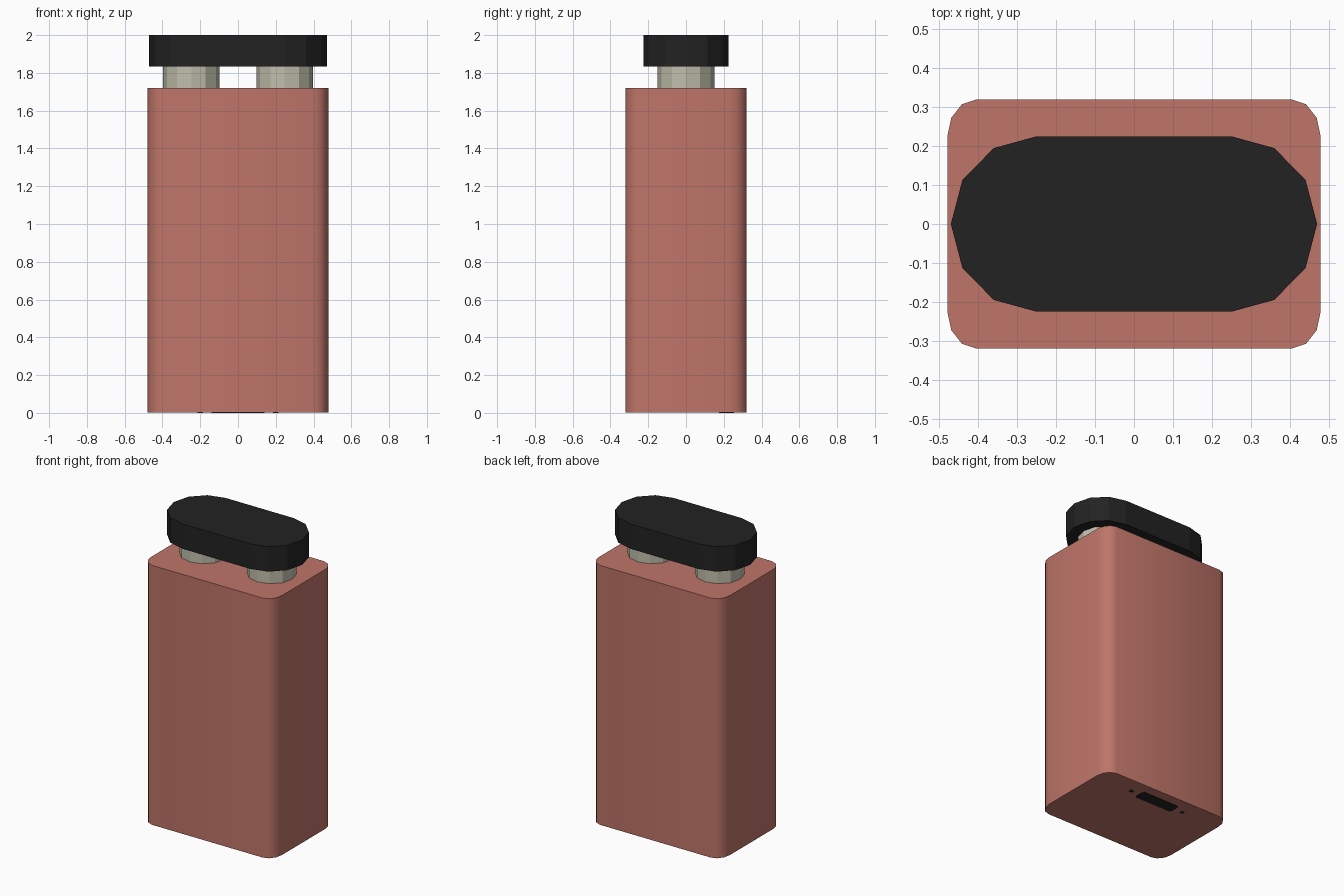
import bpy, bmesh, math

cube = bpy.data.objects.get("Cube")
if cube:
    bpy.data.objects.remove(cube, do_unlink=True)


def material(name, rgb):
    m = bpy.data.materials.new(name)
    m.use_nodes = True
    m.diffuse_color = (*rgb, 1)
    m.node_tree.nodes["Principled BSDF"].inputs["Base Color"].default_value = (*rgb, 1)
    return m


CORAL = material("coral", (0.521, 0.178, 0.141))
BLACK = material("black", (0.016, 0.016, 0.016))
IVORY = material("ivory", (0.53, 0.52, 0.41))


def rounded(hx, hy, rx, ry, steps):
    """Outline of a rectangle with elliptical corners."""
    pts = []
    for quarter, (sx, sy) in enumerate([(1, 1), (-1, 1), (-1, -1), (1, -1)]):
        for i in range(steps + 1):
            a = (quarter + i / steps) * math.pi / 2
            pts.append((sx * (hx - rx) + rx * math.cos(a),
                        sy * (hy - ry) + ry * math.sin(a)))
    return pts


def prism(name, outline, z0, z1, mat, at=(0, 0), smooth=False):
    """Extrude an outline from z0 to z1."""
    bm = bmesh.new()
    bottom = bm.faces.new([bm.verts.new((x + at[0], y + at[1], z0)) for x, y in outline])
    top = bmesh.ops.extrude_face_region(bm, geom=[bottom], use_keep_orig=True)["geom"]
    for v in (g for g in top if isinstance(g, bmesh.types.BMVert)):
        v.co.z = z1
    bmesh.ops.remove_doubles(bm, verts=bm.verts, dist=1e-4)
    bmesh.ops.recalc_face_normals(bm, faces=bm.faces)
    me = bpy.data.meshes.new(name)
    bm.to_mesh(me)
    bm.free()
    me.materials.append(mat)
    ob = bpy.data.objects.new(name, me)
    bpy.context.collection.objects.link(ob)
    if smooth:
        bpy.ops.object.select_all(action='DESELECT')
        ob.select_set(True)
        bpy.context.view_layer.objects.active = ob
        bpy.ops.object.shade_smooth_by_angle(angle=math.radians(40))
    return ob


# Main case with softly rounded vertical edges
prism("case", rounded(0.479, 0.32, 0.075, 0.095, 3), 0.002, 1.72, CORAL, smooth=True)

# Long oval cap
prism("cap", rounded(0.47, 0.225, 0.22, 0.225, 3), 1.835, 2.0, BLACK)

# Twelve-sided posts that carry the cap
for side, sx in (("left", 1), ("right", -1)):
    prism(side + "_post", rounded(0.15, 0.15, 0.15, 0.15, 3), 1.71, 1.84, IVORY, (sx * 0.247, 0))

# Port and its two small pin holes on the underside, near the back
prism("port", rounded(0.14, 0.04, 0.01, 0.01, 1), 0, 0.004, BLACK, (0, 0.215))
for side, sx in (("left", 1), ("right", -1)):
    prism(side + "_pin_hole", rounded(0.014, 0.014, 0.014, 0.014, 2), 0, 0.004, BLACK, (sx * 0.2, 0.215))
